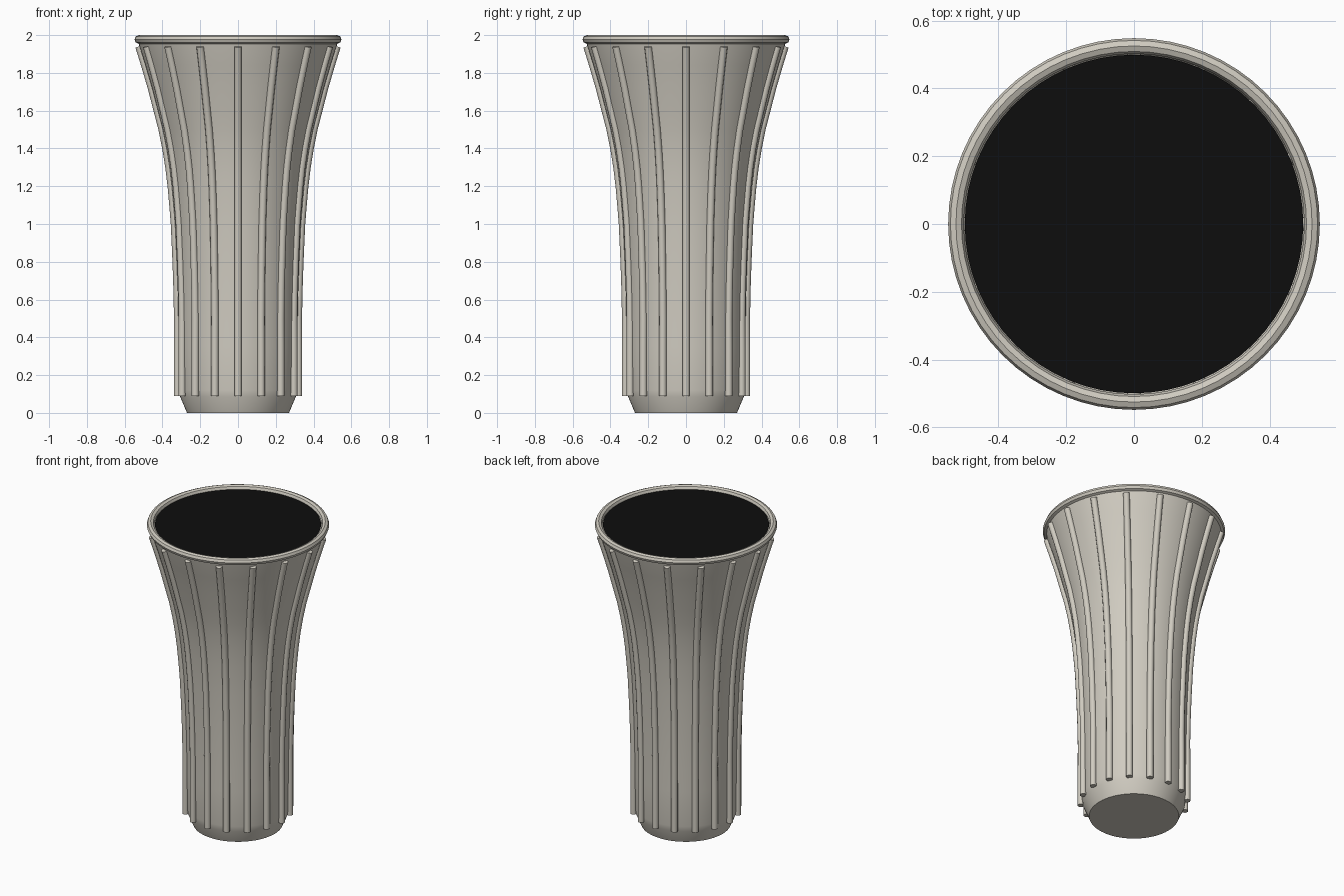
import bpy, bmesh, math

cube = bpy.data.objects.get("Cube")
if cube:
    bpy.data.objects.remove(cube, do_unlink=True)


def material(name, rgb, rough):
    m = bpy.data.materials.new(name)
    m.use_nodes = True
    m.diffuse_color = (*rgb, 1)
    b = m.node_tree.nodes["Principled BSDF"]
    b.inputs["Base Color"].default_value = (*rgb, 1)
    b.inputs["Roughness"].default_value = rough
    return m


stone = material("warm grey", (0.63, 0.60, 0.53), 0.6)
black = material("black", (0.004, 0.004, 0.004), 0.9)


def add(name, data, mat):
    ob = bpy.data.objects.new(name, data)
    bpy.context.collection.objects.link(ob)
    if mat.name not in data.materials:
        data.materials.append(mat)
    return ob


def smooth(ob, degrees):
    bpy.ops.object.select_all(action='DESELECT')
    ob.select_set(True)
    bpy.context.view_layer.objects.active = ob
    bpy.ops.object.shade_smooth_by_angle(angle=math.radians(degrees))


def lathe(name, profile, mat, closed=False, steps=64, angle=30):
    """Spin (radius, z) points around z."""
    bm = bmesh.new()
    vs = [bm.verts.new((r, 0, z)) for r, z in profile]
    es = [bm.edges.new(p) for p in zip(vs, vs[1:])]
    if closed:
        es.append(bm.edges.new((vs[-1], vs[0])))
    bmesh.ops.spin(bm, geom=vs + es, cent=(0, 0, 0), axis=(0, 0, 1),
                   angle=math.tau, steps=steps)
    bmesh.ops.remove_doubles(bm, verts=bm.verts, dist=1e-5)
    bmesh.ops.recalc_face_normals(bm, faces=bm.faces)
    me = bpy.data.meshes.new(name)
    bm.to_mesh(me)
    bm.free()
    ob = add(name, me, mat)
    smooth(ob, angle)
    return ob


# Flared column: chamfered foot, nearly straight shaft, wide mouth
flare = [(0.315, 0.35), (0.317, 0.5), (0.32, 0.65), (0.325, 0.8),
         (0.334, 1.0), (0.342, 1.1), (0.351, 1.2), (0.363, 1.3), (0.379, 1.4),
         (0.399, 1.5), (0.425, 1.6), (0.456, 1.72), (0.491, 1.84), (0.522, 1.94)]
lathe("vase_body", [(0, 0), (0.27, 0), (0.306, 0.085), (0.312, 0.12)] + flare
      + [(0.528, 1.965), (0.505, 1.97)], stone)

# Rounded rim ring
rim = [(0.525 + 0.023 * math.cos(a * math.tau / 8),
        1.977 + 0.023 * math.sin(a * math.tau / 8)) for a in range(8)]
lathe("rim_ring", rim, stone, closed=True)

# Dark fill inside the mouth
lathe("mouth_fill", [(0, 1.978), (0.499, 1.978)], black)

# Round ribs following the flare, shared mesh repeated around the body
path = [(0.32, 0.09), (0.32, 0.34)] + [(r + 0.002, z) for r, z in flare[1:]]
curve = bpy.data.curves.new("rib_path", 'CURVE')
curve.dimensions = '3D'
curve.bevel_depth = 0.02
curve.bevel_resolution = 3
curve.use_fill_caps = True
spline = curve.splines.new('POLY')
spline.points.add(len(path) - 1)
for p, (r, z) in zip(spline.points, path):
    p.co = (r, 0, z, 1)
guide = bpy.data.objects.new("rib_guide", curve)
bpy.context.collection.objects.link(guide)
bpy.context.view_layer.update()
deps = bpy.context.evaluated_depsgraph_get()
rib_mesh = bpy.data.meshes.new_from_object(guide.evaluated_get(deps))
bpy.data.objects.remove(guide, do_unlink=True)
rib_mesh.materials.clear()
for i in range(16):
    rib = add(f"rib_{i + 1}", rib_mesh, stone)
    rib.rotation_euler.z = i * math.tau / 16
    if i == 0:
        smooth(rib, 50)
